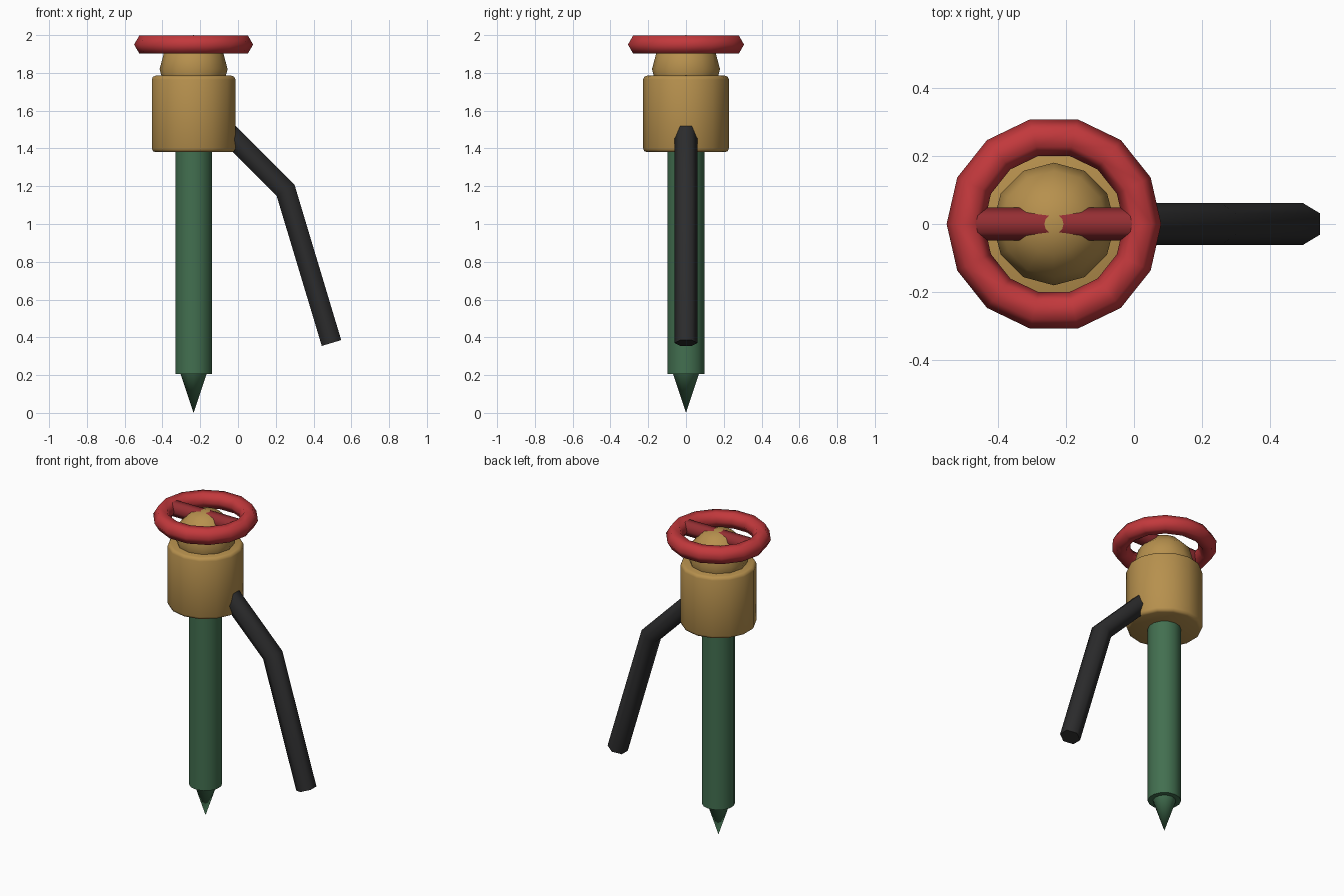
import bpy, bmesh, math
from mathutils import Vector

if "Cube" in bpy.data.objects:
    bpy.data.objects.remove(bpy.data.objects["Cube"], do_unlink=True)

AXIS_X = -0.235


def material(name, rgb):
    mat = bpy.data.materials.new(name)
    mat.use_nodes = True
    mat.diffuse_color = (*rgb, 1)
    mat.node_tree.nodes["Principled BSDF"].inputs["Base Color"].default_value = (*rgb, 1)
    return mat


brass = material("brass", (0.47, 0.28, 0.075))
red = material("wheel red", (0.54, 0.04, 0.045))
dark_red = material("spoke dark red", (0.3, 0.028, 0.033))
green = material("pipe green", (0.055, 0.16, 0.08))
black = material("handle black", (0.025, 0.025, 0.026))


def finish(name, mat, bevel=0):
    obj = bpy.context.object
    obj.name = name
    obj.data.materials.append(mat)
    if bevel:
        mod = obj.modifiers.new("Rounded rims", "BEVEL")
        mod.width, mod.segments = bevel, 2
        mod.limit_method, mod.angle_limit = "ANGLE", math.radians(60)
        bpy.ops.object.modifier_apply(modifier=mod.name)
    bpy.ops.object.shade_smooth_by_angle(angle=math.radians(65))
    return obj


def post(name, mat, radius, bottom, top, bevel=0):
    bpy.ops.mesh.primitive_cylinder_add(
        vertices=14, radius=radius, depth=top - bottom,
        location=(AXIS_X, 0, (bottom + top) / 2))
    return finish(name, mat, bevel)


# Pipe with pointed tip, and rounded valve body
post("pipe", green, 0.099, 0.205, 1.45)
post("valve_body", brass, 0.227, 1.38, 1.785, bevel=0.02)
bpy.ops.mesh.primitive_cone_add(vertices=12, radius1=0.08, depth=0.24,
                                location=(AXIS_X, 0, 0.12),
                                rotation=(math.pi, 0, 0))
finish("pipe_tip", green)

# Domed cap on the body
bpy.ops.mesh.primitive_uv_sphere_add(segments=12, ring_count=6, radius=0.18,
                                     location=(AXIS_X, 0, 1.82))
finish("dome", brass)

# Hand wheel and its cross spoke
bpy.ops.mesh.primitive_torus_add(major_segments=14, minor_segments=6,
                                 major_radius=0.26, minor_radius=0.055,
                                 location=(AXIS_X, 0, 1.95))
finish("wheel_rim", red)
bpy.ops.mesh.primitive_cylinder_add(vertices=6, radius=0.049, depth=0.52,
                                    location=(AXIS_X, 0, 1.95),
                                    rotation=(0, math.pi / 2, 0))
finish("wheel_spoke", dark_red)


# Bent handle: a six-sided tube mitred along a path in the x-z plane
def tube(name, mat, path, radius, sides=6):
    pts = [Vector((x, 0, z)) for x, z in path]
    dirs = [(b - a).normalized() for a, b in zip(pts, pts[1:])]
    side = Vector((0, 1, 0))
    bm = bmesh.new()
    rings = []
    for i, p in enumerate(pts):
        before, after = dirs[max(i - 1, 0)], dirs[min(i, len(dirs) - 1)]
        tangent = (before + after).normalized()
        across = side.cross(tangent) / tangent.dot(after)
        angles = [math.tau * k / sides for k in range(sides)]
        rings.append([bm.verts.new(p + radius * (math.cos(a) * side + math.sin(a) * across))
                      for a in angles])
    for lower, upper in zip(rings, rings[1:]):
        for k in range(sides):
            n = (k + 1) % sides
            bm.faces.new((lower[k], lower[n], upper[n], upper[k]))
    bm.faces.new(rings[0])
    bm.faces.new(rings[-1])
    bmesh.ops.recalc_face_normals(bm, faces=bm.faces)
    mesh = bpy.data.meshes.new(name)
    bm.to_mesh(mesh)
    bm.free()
    obj = bpy.data.objects.new(name, mesh)
    bpy.context.collection.objects.link(obj)
    bpy.ops.object.select_all(action="DESELECT")
    obj.select_set(True)
    bpy.context.view_layer.objects.active = obj
    finish(name, mat)


tube("handle", black, [(-0.1, 1.53), (0.252, 1.178), (0.495, 0.37)], 0.062)
